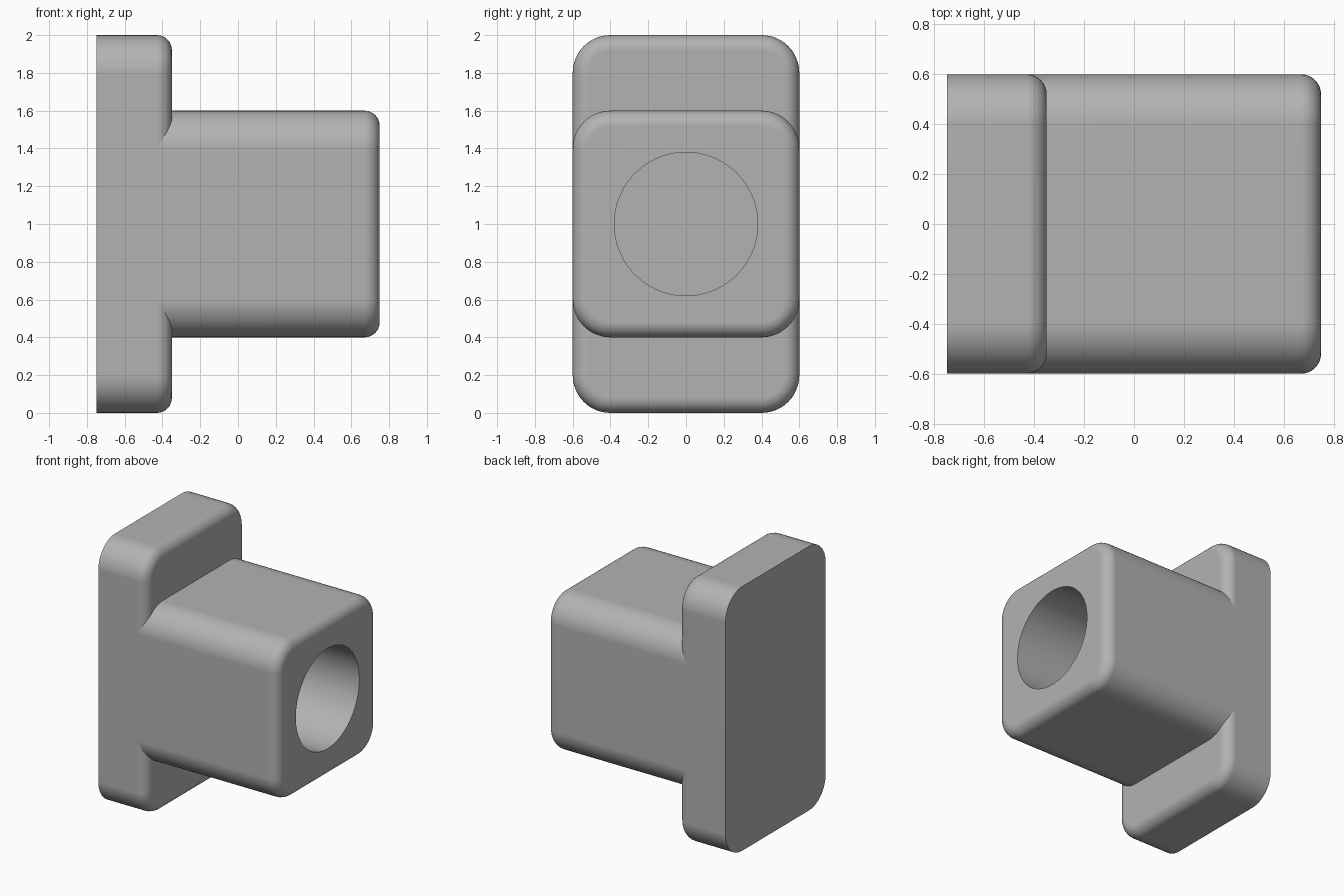
import bpy
import bmesh
from math import sin, cos, pi

cube = bpy.data.objects.get("Cube")
if cube:
    bpy.data.objects.remove(cube, do_unlink=True)

ARC = 12          # steps per rounded corner
CORNER = 0.2      # corner radius of both blocks
FILLET = 0.08     # rounding of the front rims
HALF_WIDTH = 0.6
MID_Z = 1.0

grey = bpy.data.materials.new("plain_grey")
grey.use_nodes = True
colour = (0.45, 0.45, 0.45, 1)
grey.diffuse_color = colour
grey.node_tree.nodes["Principled BSDF"].inputs["Base Color"].default_value = colour


def rounded_ring(x, half_height, inset):
    """Rounded rectangle facing along x, shrunk by inset."""
    r = CORNER - inset
    points = []
    for c, (sy, sz) in enumerate([(1, 1), (-1, 1), (-1, -1), (1, -1)]):
        for j in range(ARC + 1):
            a = (c + j / ARC) * pi / 2
            points.append((x, sy * (HALF_WIDTH - CORNER) + r * cos(a),
                           MID_Z + sz * (half_height - CORNER) + r * sin(a)))
    return points


def circle_ring(x, radius):
    count = 4 * (ARC + 1)
    angles = [(i + 0.5) * 2 * pi / count for i in range(count)]
    return [(x, radius * cos(a), MID_Z + radius * sin(a)) for a in angles]


def block_rings(x_back, x_front, half_height):
    """Straight sides followed by a quarter-round front rim."""
    rings = [rounded_ring(x_back, half_height, 0)]
    for k in range(9):
        t = k / 8 * pi / 2
        rings.append(rounded_ring(x_front - FILLET + FILLET * sin(t),
                                  half_height, FILLET * (1 - cos(t))))
    return rings


def build(name, rings, closed_loop):
    bm = bmesh.new()
    loops = [[bm.verts.new(p) for p in ring] for ring in rings]
    pairs = list(zip(loops, loops[1:]))
    if closed_loop:
        pairs.append((loops[-1], loops[0]))
    else:
        bm.faces.new(loops[0])
        bm.faces.new(loops[-1])
    for a, b in pairs:
        for i in range(len(a)):
            j = (i + 1) % len(a)
            bm.faces.new((a[i], a[j], b[j], b[i]))
    bmesh.ops.recalc_face_normals(bm, faces=bm.faces)
    mesh = bpy.data.meshes.new(name)
    bm.to_mesh(mesh)
    bm.free()
    mesh.materials.append(grey)
    obj = bpy.data.objects.new(name, mesh)
    bpy.context.collection.objects.link(obj)
    bpy.ops.object.select_all(action='DESELECT')
    obj.select_set(True)
    bpy.context.view_layer.objects.active = obj
    bpy.ops.object.shade_smooth_by_angle(angle=pi / 6)
    # keep the flat faces flat next to the rounded rims
    weighted = obj.modifiers.new("flat_faces", 'WEIGHTED_NORMAL')
    weighted.keep_sharp = True
    return obj


# Tall mounting plate with a flat, sharp-edged back
build("mounting_plate", block_rings(-0.75, -0.35, 1.0), False)

# Square socket with a round bore that ends at the plate
bore = [circle_ring(0.75, 0.38), circle_ring(-0.43, 0.38)]
build("socket_block", block_rings(-0.43, 0.75, 0.6) + bore, True)
